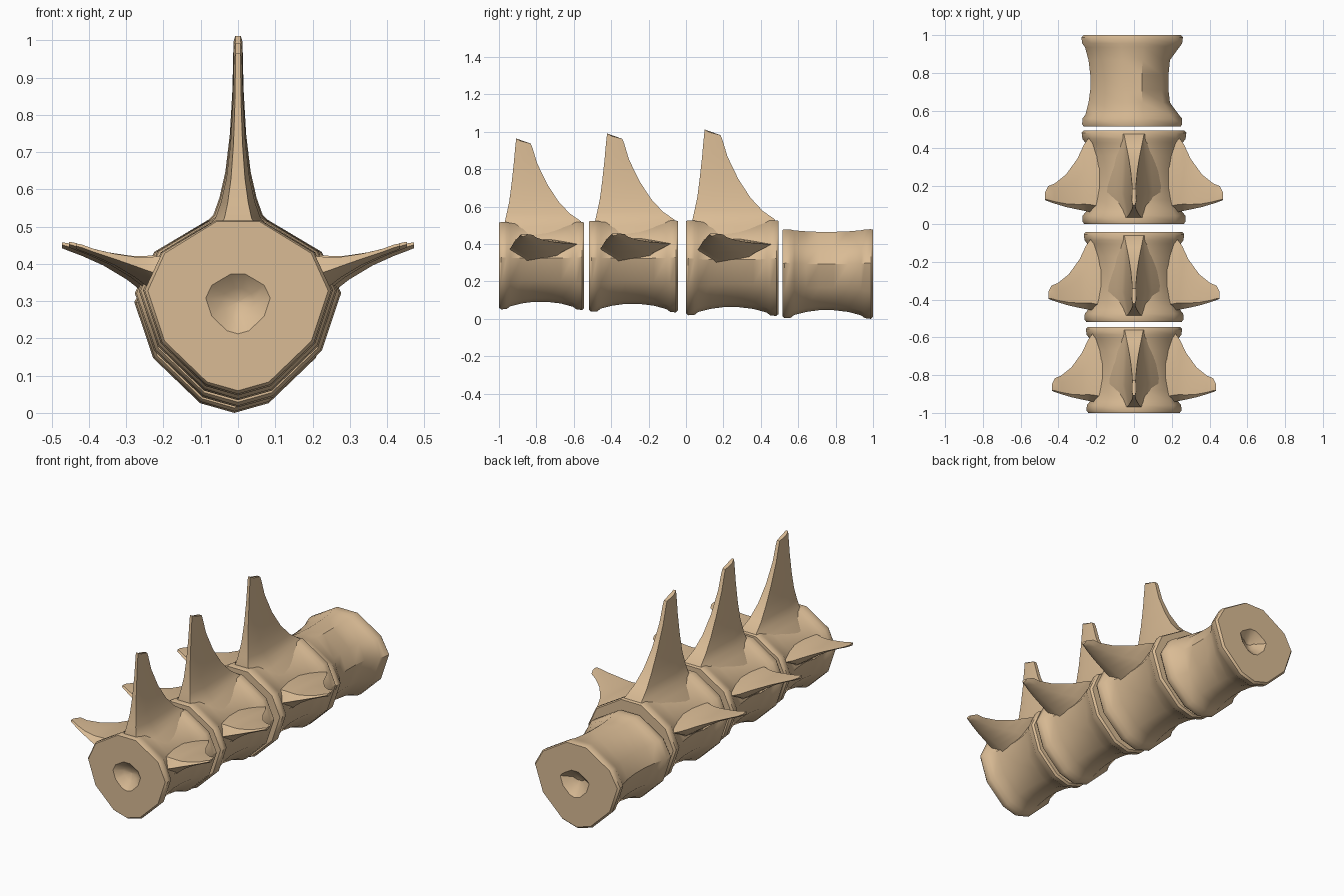
import bpy, bmesh, math

if "Cube" in bpy.data.objects:
    bpy.data.objects.remove(bpy.data.objects["Cube"])

bone = bpy.data.materials.new("pale bone")
bone.diffuse_color = (0.70, 0.50, 0.30, 1)
bone.use_nodes = True
bone.node_tree.nodes["Principled BSDF"].inputs["Base Color"].default_value = bone.diffuse_color

CZ = 0.29  # height of the centrum axis
HALF = [(0, .018), (.095, .045), (.225, .17), (.277, .325), (.225, .435), (.065, .53)]
SECTION = HALF + [(-x, z) for x, z in reversed(HALF[1:])]


def loft(name, rings, place, flip=False):
    """Skin closed rings of equal size, cap both ends, shade and place."""
    bm = bmesh.new()
    loops = [[bm.verts.new(place(p)) for p in r] for r in rings]
    n = len(loops[0])
    for a, b in zip(loops, loops[1:]):
        for i in range(n):
            j = (i + 1) % n
            bm.faces.new((a[i], a[j], b[j], b[i]))
    bm.faces.new(loops[0])
    bm.faces.new(loops[-1])
    bmesh.ops.recalc_face_normals(bm, faces=bm.faces)
    me = bpy.data.meshes.new(name)
    bm.to_mesh(me)
    bm.free()
    me.materials.append(bone)
    ob = bpy.data.objects.new(name, me)
    bpy.context.collection.objects.link(ob)
    bpy.ops.object.select_all(action='DESELECT')
    bpy.context.view_layer.objects.active = ob
    ob.select_set(True)
    bpy.ops.object.shade_smooth_by_angle(angle=math.radians(38))
    return ob


def centrum(name, place, bare):
    # (y, radial scale): front dimple, rim, waist, rim, back dimple
    L = .495
    prof = [(.05, .02), (.037, .17), (0, .34), (0, .95), (.012, .985), (.045, .98), (.065, .92),
            (.13, .86), (.20, .825), (.28, .825), (.36, .86), (.43, .93), (.45, .985),
            (.483, 1), (L, .96), (L, .34), (L - .037, .17), (L - .05, .02)]
    rings = []
    for y, s in prof:
        ring = []
        for x, z in SECTION:
            top = z > .4
            sx, sz = s, s
            if top and s > .5:
                sz = 1 - (1 - s) * .35            # roof stays nearly level
            px, pz = x * sx, CZ + (z - CZ) * sz
            if bare:                              # last bone: low roof, worn right side
                if top:
                    pz -= .018
                if s > .5:
                    px -= .01
                    if x > .1 and .1 < y < .4:
                        px *= .86
            ring.append((px, y, pz))
        rings.append(ring)
    loft(name, rings, place)


def spine(name, place):
    # (z, front y, back y, half width)
    lev = [(.44, .03, .49, .16), (.50, .03, .49, .10), (.535, .035, .475, .066),
           (.58, .045, .41, .050), (.65, .06, .345, .034), (.75, .073, .28, .022),
           (.87, .086, .222, .015), (.96, .094, .195, .013), (1.0, .10, .185, .012)]
    rings = []
    for z, a, b, w in lev:
        d = b - a
        lift = .015 if z == 1.0 else 0
        rings.append([(-w * .6, a, z + lift), (w * .6, a, z + lift), (w, a + d * .3, z),
                      (w * .8, b, z - lift), (-w * .8, b, z - lift), (-w, a + d * .3, z)])
    loft(name, rings, place)


def wing(name, place, side):
    # (x, front y, back y, low z, high z)
    st = [(.17, .05, .46, .25, .43), (.24, .065, .455, .315, .423), (.265, .07, .42, .335, .421),
          (.30, .077, .345, .362, .422), (.36, .09, .262, .398, .431), (.42, .108, .214, .425, .445),
          (.455, .12, .2, .438, .458), (.472, .127, .165, .445, .461)]
    rings = []
    for x, a, b, lo, hi in st:
        d = b - a
        m = lo + (hi - lo) * .55
        rings.append([(side * x, y, z) for y, z in
                      ((a, m), (a + d * .1, hi), (a + d * .6, hi), (b, hi - (hi - lo) * .2),
                       (a + d * .7, lo + (hi - lo) * .25), (a + d * .25, lo))])
    loft(name, rings, place)


# (start y, bottom z, scale, length scale, bare)
BONES = [(-1.0, .047, .92, .92, False), (-.518, .034, .96, .96, False),
         (0.0, .015, 1.0, 1.0, False), (.515, 0.0, .97, .98, True)]

for i, (y0, z0, s, ls, bare) in enumerate(BONES, 1):
    def place(p, y0=y0, z0=z0, s=s, ls=ls):
        return (p[0] * s, y0 + p[1] * ls, z0 + (p[2] - .018) * s)
    centrum(f"vertebra_body_{i}", place, bare)
    if not bare:
        spine(f"vertebra_spine_{i}", place)
        for side, tag in ((1, "right"), (-1, "left")):
            wing(f"side_process_{tag}_{i}", place, side)
